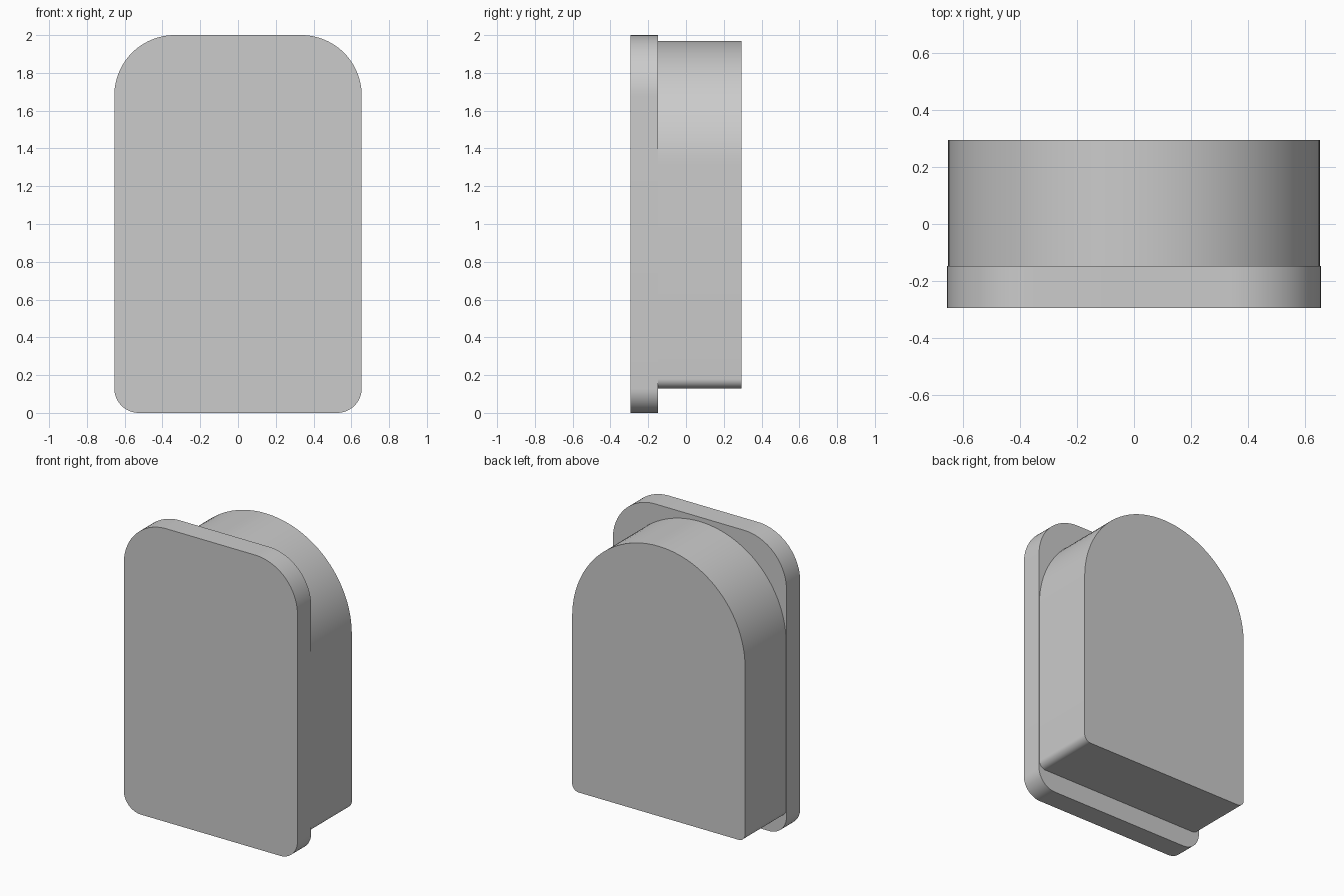
import bpy, bmesh
from math import sin, cos, pi, radians

cube = bpy.data.objects.get("Cube")
if cube:
    bpy.data.objects.remove(cube)

GREY = (0.6, 0.6, 0.6, 1)
grey = bpy.data.materials.new("plain grey")
grey.use_nodes = True
grey.diffuse_color = GREY
grey.node_tree.nodes["Principled BSDF"].inputs["Base Color"].default_value = GREY


def corner(cx, cz, radius, start, steps):
    """Quarter arc of (x, z) points, counter-clockwise from the start angle."""
    angles = [start + pi / 2 * i / steps for i in range(steps + 1)]
    return [(cx + radius * cos(a), cz + radius * sin(a)) for a in angles]


def rounded_slab(name, half_width, bottom, top, r_bottom, r_top, front, back):
    """Upright slab with separate radii for its bottom and top corners."""
    xb, xt = half_width - r_bottom, half_width - r_top
    zb, zt = bottom + r_bottom, top - r_top
    outline = (corner(xt, zt, r_top, 0, 24) + corner(-xt, zt, r_top, pi / 2, 24)
               + corner(-xb, zb, r_bottom, pi, 12)
               + corner(xb, zb, r_bottom, 3 * pi / 2, 12))
    bm = bmesh.new()
    face = bm.faces.new([bm.verts.new((x, front, z)) for x, z in outline])
    extruded = bmesh.ops.extrude_face_region(bm, geom=[face], use_keep_orig=True)
    moved = [g for g in extruded["geom"] if isinstance(g, bmesh.types.BMVert)]
    bmesh.ops.translate(bm, verts=moved, vec=(0, back - front, 0))
    bmesh.ops.remove_doubles(bm, verts=bm.verts, dist=0.0001)
    bmesh.ops.recalc_face_normals(bm, faces=bm.faces)
    mesh = bpy.data.meshes.new(name)
    bm.to_mesh(mesh)
    bm.free()
    mesh.materials.append(grey)
    obj = bpy.data.objects.new(name, mesh)
    bpy.context.collection.objects.link(obj)
    bpy.ops.object.select_all(action="DESELECT")
    obj.select_set(True)
    bpy.context.view_layer.objects.active = obj
    bpy.ops.object.shade_smooth_by_angle(angle=radians(30))


# Front plate with rounded corners
rounded_slab("front_plate", 0.655, 0, 2, 0.13, 0.32, -0.295, -0.147)
# Arched body behind it
rounded_slab("arched_body", 0.652, 0.13, 1.97, 0.05, 0.651, -0.147, 0.295)
